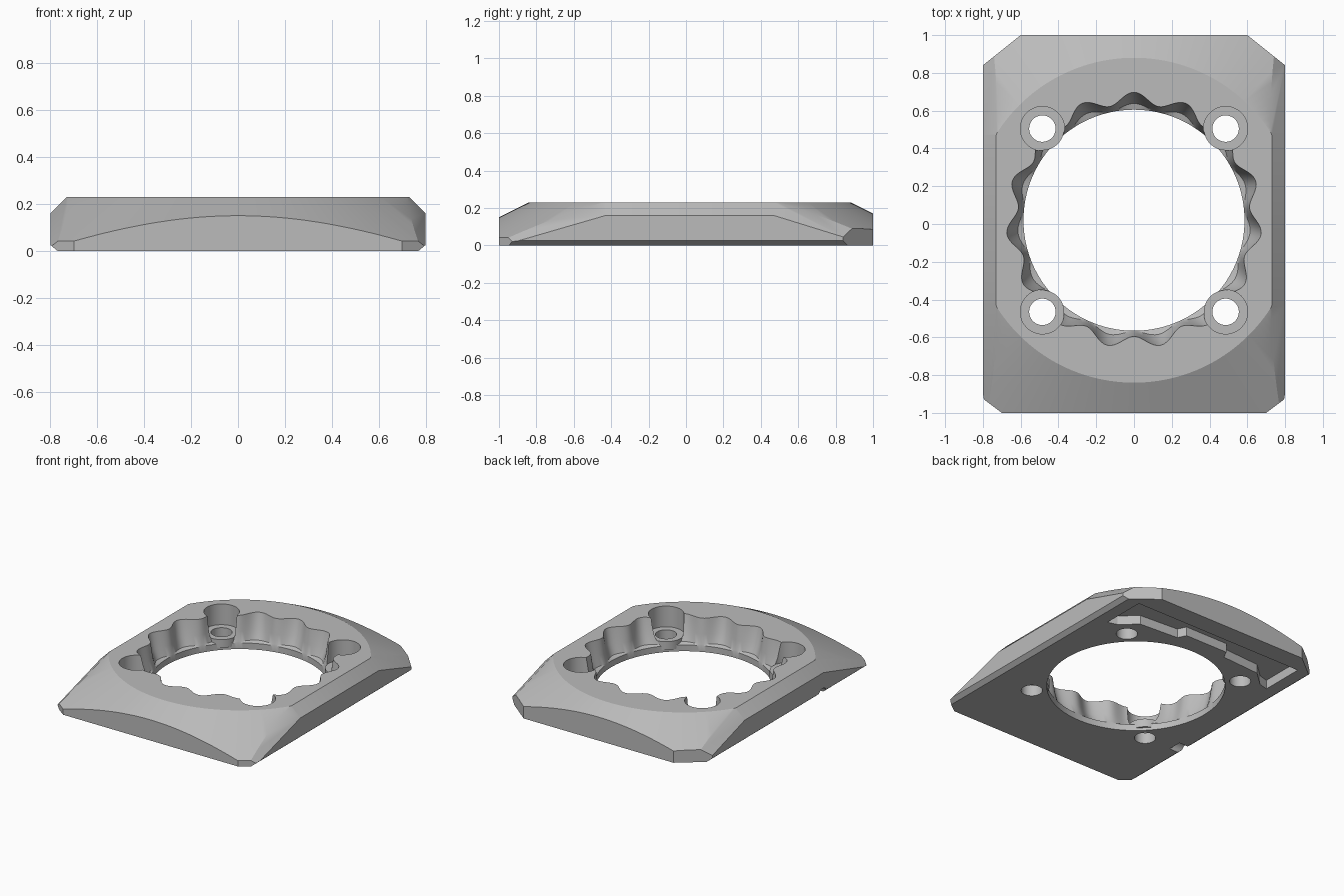
import bpy, bmesh
from math import sin, cos, pi, tau
from mathutils import Vector

if "Cube" in bpy.data.objects:
    bpy.data.objects.remove(bpy.data.objects["Cube"])

CY = 0.02      # the opening sits slightly behind the middle
TOP = 0.23

grey = bpy.data.materials.new("plain grey")
grey.use_nodes = True
colour = (0.5, 0.5, 0.5, 1)
grey.diffuse_color = colour
grey.node_tree.nodes["Principled BSDF"].inputs["Base Color"].default_value = colour


def loft(name, rings):
    """Closed solid through a stack of equal-sized rings of points."""
    bm = bmesh.new()
    loops = [[bm.verts.new(p) for p in ring] for ring in rings]
    n = len(loops[0])
    for a, b in zip(loops, loops[1:]):
        for i in range(n):
            j = (i + 1) % n
            bm.faces.new((a[i], a[j], b[j], b[i]))
    bm.faces.new(loops[0][::-1])
    bm.faces.new(loops[-1])
    bmesh.ops.recalc_face_normals(bm, faces=bm.faces)
    mesh = bpy.data.meshes.new(name)
    bm.to_mesh(mesh)
    bm.free()
    mesh.materials.append(grey)
    ob = bpy.data.objects.new(name, mesh)
    bpy.context.collection.objects.link(ob)
    return ob


def circle(r, z, x=0, y=CY, n=48):
    return [(x + r * cos(tau * i / n), y + r * sin(tau * i / n), z) for i in range(n)]


def slice_off(bm, point, normal):
    """Cut away everything beyond a plane and cap the cut."""
    geom = bm.verts[:] + bm.edges[:] + bm.faces[:]
    bmesh.ops.bisect_plane(bm, geom=geom, plane_co=point, plane_no=normal,
                           dist=1e-6, clear_outer=True)
    rim = [e for e in bm.edges if e.is_boundary]
    if rim:
        bmesh.ops.holes_fill(bm, edges=rim, sides=0)


def combine(body, other, operation):
    mod = body.modifiers.new(operation, 'BOOLEAN')
    mod.operation, mod.object, mod.solver = operation, other, 'EXACT'
    bpy.context.view_layer.objects.active = body
    bpy.ops.object.modifier_apply(modifier=mod.name)
    bpy.data.objects.remove(other)


# Body: shallow cone with a flat top, trimmed to a bevelled rectangle
body = loft("bezel_plate", [circle(1.32, 0, n=160), circle(0.86, TOP, n=160)])
bm = bmesh.new()
bm.from_mesh(body.data)
slice_off(bm, (0, -1, 0), (0, -1, 0))
slice_off(bm, (0, 1, 0), (0, 1, 0))
for s in (-1, 1):
    slice_off(bm, (s * 0.8, 0, 0), (s, 0, 0))
    # back and front corners
    slice_off(bm, (s * 0.6, 1, 0), (s * 0.16, 0.2, 0))
    slice_off(bm, (s * 0.7, -1, 0), (s * 0.06, -0.08, 0))
    # upper side bevel: level in the middle, falling towards both ends
    slice_off(bm, (s * 0.8, 0, 0.16), (s, 0, 1))
    slice_off(bm, (s * 0.8, -0.43, 0.16), (s, -0.29, 1))
    slice_off(bm, (s * 0.8, 0.47, 0.16), (s, 0.31, 1))
    # lower side bevel
    slice_off(bm, (s * 0.8, 0, 0.025), (s * 0.025, 0, -0.03))
bmesh.ops.recalc_face_normals(bm, faces=bm.faces)
bm.to_mesh(body.data)
bm.free()


# Round opening with a plain lip below and fluted scallops above
def flutes(base, depth, z, n=240):
    ring = []
    for i in range(n):
        a = tau * i / n
        r = base + depth * (0.5 + 0.5 * cos(15 * (a - pi / 2)))
        ring.append((r * cos(a), CY + r * sin(a), z))
    return ring


opening = loft("opening", [flutes(0.585, 0, -0.05), flutes(0.585, 0, 0.045),
                           flutes(0.588, 0.03, 0.055), flutes(0.6, 0.05, 0.12),
                           flutes(0.615, 0.062, TOP), flutes(0.62, 0.062, 0.3)])
combine(body, opening, 'DIFFERENCE')

# Screw seats: boss, counterbore and through hole at each corner
for x in (-0.485, 0.485):
    for y in (CY - 0.485, CY + 0.485):
        boss = loft("boss", [circle(0.115, z, x, y) for z in (0.02, 0.1)])
        combine(body, boss, 'UNION')
        bore = loft("bore", [circle(0.117, z, x, y) for z in (0.08, 0.3)])
        combine(body, bore, 'DIFFERENCE')
        hole = loft("hole", [circle(0.07, z, x, y) for z in (-0.05, 0.15)])
        combine(body, hole, 'DIFFERENCE')

# Stepped pocket under the back edge
half = [(0.68, 0.86), (0.68, 0.54), (0.61, 0.56), (0.5, 0.66), (0.2, 0.68), (0.17, 0.74)]
outline = half + [(-x, y) for x, y in reversed(half)]
pocket = loft("pocket", [[(x, y, z) for x, y in outline] for z in (-0.05, 0.065)])
combine(body, pocket, 'DIFFERENCE')

# Small round cable notch under one side
notch = loft("notch", [[(x, -0.42 + 0.05 * cos(tau * i / 24), 0.05 * sin(tau * i / 24))
                        for i in range(24)] for x in (-0.9, -0.7)])
combine(body, notch, 'DIFFERENCE')

# Smooth shading with crisp edges
bpy.ops.object.select_all(action='DESELECT')
body.select_set(True)
bpy.context.view_layer.objects.active = body
bpy.ops.object.shade_smooth_by_angle(angle=pi / 7)
